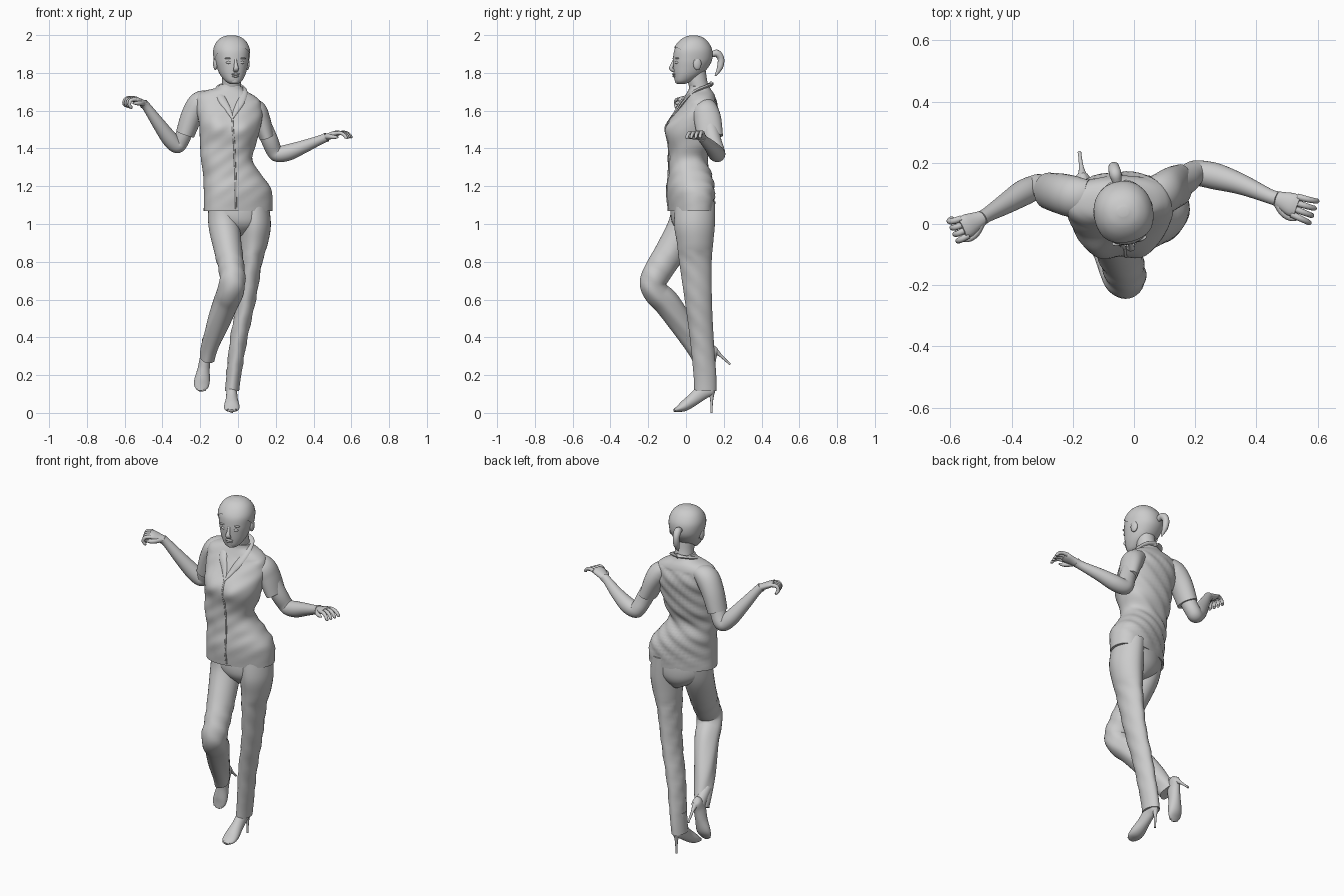
import bpy, bmesh, math
from mathutils import Vector, Matrix
from mathutils.bvhtree import BVHTree


def finish(name, bm, deform=None):
    if deform:
        for v in bm.verts:
            v.co = deform(v.co.copy())
    bmesh.ops.recalc_face_normals(bm, faces=bm.faces)
    me = bpy.data.meshes.new(name)
    bm.to_mesh(me)
    bm.free()
    me.shade_smooth()
    me.set_sharp_from_angle(angle=math.radians(50))
    ob = bpy.data.objects.new(name, me)
    bpy.context.collection.objects.link(ob)
    return ob


def loft(name, secs, flat=False, ref=(1, 0, 0), n=2.0, seg=28, steps=6, deform=None, cut=None):
    """Smooth skin through sections (x, y, z, a, b, yaw)."""
    S = [list(s) + [s[3]] * (len(s) == 4) for s in secs]
    S = [s + [0] * (6 - len(s)) for s in S]
    P = []
    for i in range(len(S) - 1):
        p0, p1, p2, p3 = S[max(i - 1, 0)], S[i], S[i + 1], S[min(i + 2, len(S) - 1)]
        for k in range(steps):
            t = k / steps
            P.append([0.5 * (2 * b + (c - a) * t + (2 * a - 5 * b + 4 * c - d) * t * t
                             + (3 * b - a - 3 * c + d) * t ** 3)
                      for a, b, c, d in zip(p0, p1, p2, p3)])
    P.append(S[-1])
    bm = bmesh.new()
    rings = []
    for i, p in enumerate(P):
        if flat:
            u, v = Vector((1, 0, 0)), Vector((0, 1, 0))
        else:
            t = (Vector(P[min(i + 1, len(P) - 1)][:3]) - Vector(P[max(i - 1, 0)][:3])).normalized()
            r = Vector(ref)
            u = (r - t * r.dot(t)).normalized()
            v = t.cross(u)
        cy, sy = math.cos(math.radians(p[5])), math.sin(math.radians(p[5]))
        u, v = u * cy + v * sy, v * cy - u * sy
        ring = []
        for k in range(seg):
            c, s = math.cos(2 * math.pi * k / seg), math.sin(2 * math.pi * k / seg)
            x = math.copysign(abs(c) ** (2 / n), c) * max(p[3], .001)
            y = math.copysign(abs(s) ** (2 / n), s) * max(p[4], .001)
            ring.append(bm.verts.new(Vector(p[:3]) + u * x + v * y))
        rings.append(ring)
    for A, B in zip(rings, rings[1:]):
        for k in range(seg):
            bm.faces.new((A[k], A[(k + 1) % seg], B[(k + 1) % seg], B[k]))
    bm.faces.new(rings[0])
    bm.faces.new(rings[-1])
    if cut:
        bmesh.ops.bisect_plane(bm, geom=bm.verts[:] + bm.edges[:] + bm.faces[:],
                               plane_co=cut[0], plane_no=cut[1], clear_inner=True)
    return finish(name, bm, deform)


def ball(name, c, r):
    bm = bmesh.new()
    bmesh.ops.create_uvsphere(bm, u_segments=20, v_segments=12, radius=1,
                              matrix=Matrix.Translation(c) @ Matrix.Diagonal((*r, 1)))
    return finish(name, bm)


# Shirt body, with bust, shoulder slope and soft diagonal folds
def shirt_shape(p):
    for bx, bz in ((-.115, 1.515), (.03, 1.5)):
        if p.y < .03:
            p.y -= .03 * math.exp(-((p.x - bx) ** 2 + (p.z - bz) ** 2) / .0045)
    p.z -= (p.x + .045) * .1 * min(max((p.z - 1.45) / .2, 0), 1)
    if 1.12 < p.z < 1.66:
        p.y += .0045 * math.sin(75 * (p.z - .7 * p.x)) * (1 if p.y > .03 else .4)
    return p


shirt = loft("shirt_body", [
    (0, .025, 1.07, .185, .11, 17), (-.002, .023, 1.18, .182, .118, 17),
    (-.03, .02, 1.26, .155, .112, 12), (-.06, .008, 1.34, .136, .102, 8),
    (-.053, .022, 1.42, .148, .115, 5), (-.043, .035, 1.52, .163, .12, 3),
    (-.046, .06, 1.60, .176, .108, 3), (-.05, .073, 1.66, .17, .085, 3),
    (-.045, .076, 1.69, .135, .072, 3), (-.038, .073, 1.715, .075, .058, 3),
    (-.036, .07, 1.735, .06, .052, 3)], flat=True, n=2.25, seg=56, deform=shirt_shape)

bm = bmesh.new()
bm.from_mesh(shirt.data)
tree = BVHTree.FromBMesh(bm)
bm.free()


def on_front(x, z):
    hit = tree.ray_cast(Vector((x, -1, z)), Vector((0, 1, 0)))[0]
    return (x, hit.y if hit else 0, z)


# Front opening and collar
loft("shirt_placket", [(*on_front(x, z), .005) for x, z in
     ((-.03, 1.56), (-.027, 1.5), (-.02, 1.42), (-.017, 1.33), (-.013, 1.24), (-.012, 1.16), (-.01, 1.08))], seg=8)
loft("collar", [(*on_front(-.03, 1.56), .006, .004), (*on_front(-.055, 1.61), .016, .007),
                (*on_front(-.085, 1.66), .022, .008), (-.102, .045, 1.71, .02, .009),
                (-.085, .11, 1.735, .016, .008), (-.038, .132, 1.74, .016, .008),
                (.01, .11, 1.73, .016, .008), (.03, .045, 1.70, .02, .009),
                (*on_front(.015, 1.65), .022, .008), (*on_front(-.008, 1.605), .016, .007),
                (*on_front(-.03, 1.56), .006, .004)], seg=12)

# Sleeves and arms
loft("right_sleeve", [(-.15, .085, 1.66, .045, .06), (-.2, .09, 1.64, .062, .068),
                      (-.243, .1, 1.575, .058, .066), (-.28, .108, 1.475, .05, .06)])
loft("left_sleeve", [(.04, .09, 1.62, .045, .06), (.09, .1, 1.598, .06, .07),
                     (.12, .115, 1.55, .052, .072), (.153, .128, 1.46, .04, .068)])
loft("right_arm", [(-.25, .1, 1.58, .045), (-.285, .112, 1.48, .043), (-.307, .122, 1.43, .041),
                   (-.327, .118, 1.417, .041), (-.365, .1, 1.455, .042), (-.42, .066, 1.53, .034),
                   (-.48, .03, 1.615, .024), (-.5, .018, 1.637, .025)], ref=(0, 1, 0))
loft("left_arm", [(.12, .12, 1.55, .045), (.165, .14, 1.45, .045), (.19, .162, 1.39, .042),
                  (.213, .166, 1.37, .042), (.27, .155, 1.38, .043), (.35, .13, 1.41, .034),
                  (.44, .092, 1.447, .024), (.47, .082, 1.46, .025)], ref=(0, 1, 0))


# Hands with curled fingers
def hand(name, w, d, s, curl):
    w, d, s = Vector(w), Vector(d).normalized(), Vector(s)
    s = (s - d * s.dot(d)).normalized()
    nrm = d.cross(s)
    nrm *= 1 if nrm.z > 0 else -1
    loft(name + "_palm", [(*(w + d * t), a, b) for t, a, b in
         ((-.01, .022, .02), (.025, .03, .018), (.06, .038, .017), (.082, .032, .011))], ref=s, seg=16)
    for i in range(4):
        p, ang, pts = w + d * .07 + s * (i - 1.5) * .02, curl * .5, []
        for ln, r in ((.03, .011), (.025, .01), (.02, .009), (.004, .008)):
            pts.append((*p, r))
            p = p + (d * math.cos(ang) - nrm * math.sin(ang) + s * (i - 1.5) * .07) * ln
            ang += curl
        pts.append((*p, .003))
        loft(f"{name}_finger_{i + 1}", pts, ref=s, seg=10, steps=3)
    loft(name + "_thumb", [(*(w + d * a - s * b - nrm * c), r) for a, b, c, r in
         ((.015, .015, 0, .014), (.04, .036, .008, .013), (.065, .044, .018, .01), (.085, .042, .026, .004))],
         ref=nrm, seg=10, steps=3)


hand("right_hand", (-.495, .02, 1.635), (-.82, -.42, .4), (-.35, .85, .1), 1.05)
hand("left_hand", (.463, .084, 1.457), (.87, -.33, .33), (.35, .9, .05), .5)

# Trousers: seat, straight left leg, bent right leg
loft("trouser_seat", [(0, .03, 1.16, .15, .1, 15), (.005, .03, 1.05, .158, .108, 15),
                      (.01, .033, .99, .115, .095, 12), (.012, .04, .94, .03, .05)], flat=True, seg=40)


def pleat(p):
    if .25 < p.z < .85:
        p.x += .0025 * math.sin(60 * (p.z + p.y))
    return p


loft("left_trouser_leg", [
    (.08, .05, 1.12, .08, .105), (.09, .045, 1.0, .084, .108), (.084, .048, .9, .075, .096),
    (.07, .05, .8, .059, .086), (.045, .065, .6, .05, .072), (.005, .083, .4, .046, .063),
    (-.022, .1, .2, .039, .06), (-.032, .103, .115, .038, .059)], flat=True, n=1.85, seg=32, deform=pleat)
loft("right_trouser_leg", [
    (-.085, .015, 1.12, .07, .09), (-.075, -.008, 1.0, .082, .085), (-.052, -.08, .86, .074, .08),
    (-.033, -.145, .755, .068, .075), (-.03, -.175, .69, .069, .07), (-.042, -.155, .635, .069, .068),
    (-.065, -.1, .58, .065, .07), (-.115, -.01, .45, .057, .062), (-.15, .055, .345, .045, .053),
    (-.163, .085, .285, .038, .05)], n=1.9, seg=32, deform=pleat)


# High-heeled shoes with feet
def foot(name, M):
    x = -.033
    move = lambda p: M @ p
    loft(name + "_shoe", [(x, .152, .128, .008, .02), (x, .135, .125, .025, .033), (x, .09, .112, .028, .04),
                          (x, .04, .072, .032, .034), (x, -.01, .036, .041, .028),
                          (x, -.045, .019, .036, .015), (x, -.066, .011, .014, .007)], seg=24, deform=move)
    loft(name + "_ankle", [(x, .1, .23, .03), (x, .1, .16, .028, .032), (x, .095, .11, .026, .035)], deform=move)
    loft(name + "_stiletto", [(x, .135, .11, .018), (x, .136, .075, .009), (x, .135, .03, .006), (x, .135, 0, .006)],
         seg=12, deform=move)
    for i in range(4):
        loft(f"{name}_toe_{i + 1}", [(x + (i - 1.5) * .015, -.03, .03, .009),
                                     (x + (i - 1.5) * .013, -.06, .014, .007)], seg=8, steps=2, deform=move)


foot("left", Matrix.Identity(4))
foot("right", Matrix.Translation((-.168, .1, .33)) @ Matrix.Rotation(math.radians(8), 4, 'Y')
     @ Matrix.Rotation(math.radians(48), 4, 'X') @ Matrix.Translation((.033, -.1, -.15)))

# Neck
loft("neck", [(-.036, .085, 1.64, .07, .055), (-.036, .075, 1.70, .054, .052), (-.034, .06, 1.76, .05, .052),
              (-.034, .055, 1.81, .05, .05)], flat=True)

# Head, built facing forward and then turned slightly
C = -.035
skull = [(1.742, -.048, -.005, .022), (1.757, -.06, .03, .044), (1.79, -.066, .08, .066), (1.83, -.069, .115, .08),
         (1.87, -.069, .134, .089), (1.92, -.062, .133, .091), (1.96, -.037, .112, .075),
         (1.985, -.005, .083, .047), (1.996, .03, .05, .012)]
secs = lambda g: [(C, (f + b) / 2, z + g * .6, a + g, (b - f) / 2 + g) for z, f, b, a in skull]
parts = [
    loft("head", secs(0), flat=True, n=2.15, seg=40),
    loft("hair", secs(.005), flat=True, n=2.15, seg=40, cut=((C, -.05, 1.928), (0, .62, .78))),
    loft("ponytail", [(C, .122, 1.89, .013), (C, .145, 1.9, .016), (C, .168, 1.902, .02), (C, .188, 1.875, .018),
                      (C, .183, 1.83, .016), (C, .158, 1.785, .004)], seg=16),
    loft("nose", [(C, -.062, 1.875, .006), (C, -.074, 1.845, .009), (C, -.082, 1.823, .014, .01),
                  (C, -.066, 1.81, .013, .008)], seg=14),
    ball("upper_lip", (C, -.067, 1.793), (.022, .008, .006)),
    ball("lower_lip", (C, -.065, 1.782), (.018, .008, .006)),
    ball("chin", (C, -.043, 1.757), (.024, .018, .016)),
]
for s, side in ((-1, "right"), (1, "left")):
    parts += [ball(side + "_eye", (C + s * .033, -.057, 1.855), (.016, .01, .008)),
              ball(side + "_brow", (C + s * .034, -.056, 1.877), (.024, .01, .005)),
              ball(side + "_ear", (C + s * .086, .042, 1.848), (.012, .022, .033))]
pivot = Vector((C, .04, 1.85))
turn = Matrix.Translation(pivot) @ Matrix.Rotation(math.radians(12), 4, 'Z') @ Matrix.Translation(-pivot)
for ob in parts:
    ob.data.transform(turn)
